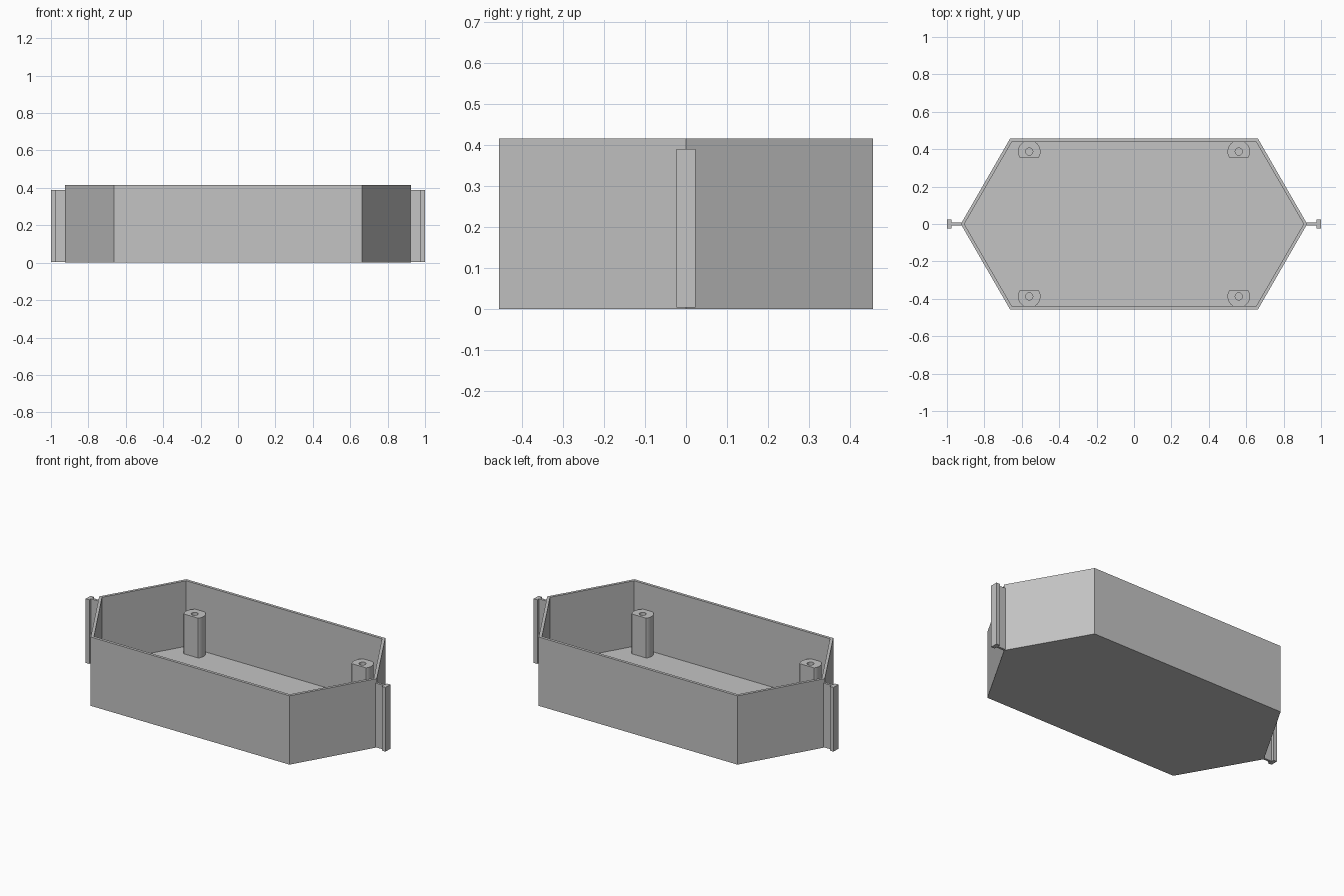
import bpy, bmesh
from math import sin, cos, tau

cube = bpy.data.objects.get("Cube")
if cube:
    bpy.data.objects.remove(cube, do_unlink=True)

grey = bpy.data.materials.new("plain grey")
grey.use_nodes = True
colour = (0.55, 0.55, 0.55, 1)
grey.diffuse_color = colour
grey.node_tree.nodes["Principled BSDF"].inputs["Base Color"].default_value = colour


def loft(name, rings):
    """Join a stack of (outline, z) rings and cap both ends."""
    bm = bmesh.new()
    loops = [[bm.verts.new((x, y, z)) for x, y in pts] for pts, z in rings]
    for a, b in zip(loops, loops[1:]):
        for i in range(len(a)):
            j = (i + 1) % len(a)
            bm.faces.new((a[i], a[j], b[j], b[i]))
    bm.faces.new(loops[0])
    bm.faces.new(loops[-1])
    bmesh.ops.recalc_face_normals(bm, faces=bm.faces)
    mesh = bpy.data.meshes.new(name)
    bm.to_mesh(mesh)
    bm.free()
    mesh.materials.append(grey)
    obj = bpy.data.objects.new(name, mesh)
    bpy.context.collection.objects.link(obj)
    return obj


def hexagon(tip, shoulder, half_depth):
    return [(tip, 0), (shoulder, half_depth), (-shoulder, half_depth),
            (-tip, 0), (-shoulder, -half_depth), (shoulder, -half_depth)]


# Open six-sided tray
HEIGHT, FLOOR = 0.415, 0.02
outer = hexagon(0.926, 0.663, 0.456)
inner = hexagon(0.907, 0.653, 0.439)
loft("tray", [(outer, 0), (outer, HEIGHT), (inner, HEIGHT), (inner, FLOOR)])


# Screw posts: round, flattened toward the middle and against the wall
def post(name, cx, side):
    n, r, hole_r, top = 48, 0.06, 0.019, 0.26
    angles = [tau * i / n for i in range(n)]
    body = [(cx + r * cos(a), side * (0.387 + max(-0.035, min(0.053, r * sin(a)))))
            for a in angles]
    hole = [(cx + hole_r * cos(a), side * (0.387 + hole_r * sin(a))) for a in angles]
    obj = loft(name, [(body, 0.01), (body, top), (hole, top), (hole, FLOOR)])
    obj.data.shade_smooth()
    obj.data.set_sharp_from_angle(angle=0.5)


# T-shaped end rails
def rail(name, s):
    web, flange = 0.007, 0.023
    half = [(0.915, web), (0.976, web), (0.976, flange), (1.0, flange)]
    outline = half + [(x, -y) for x, y in reversed(half)]
    outline = [(s * x, y) for x, y in outline]
    loft(name, [(outline, 0.003), (outline, 0.39)])


for s, label in ((1, "left"), (-1, "right")):
    rail(label + "_rail", s)
    post("back_" + label + "_post", s * 0.56, 1)
    post("front_" + label + "_post", s * 0.56, -1)
